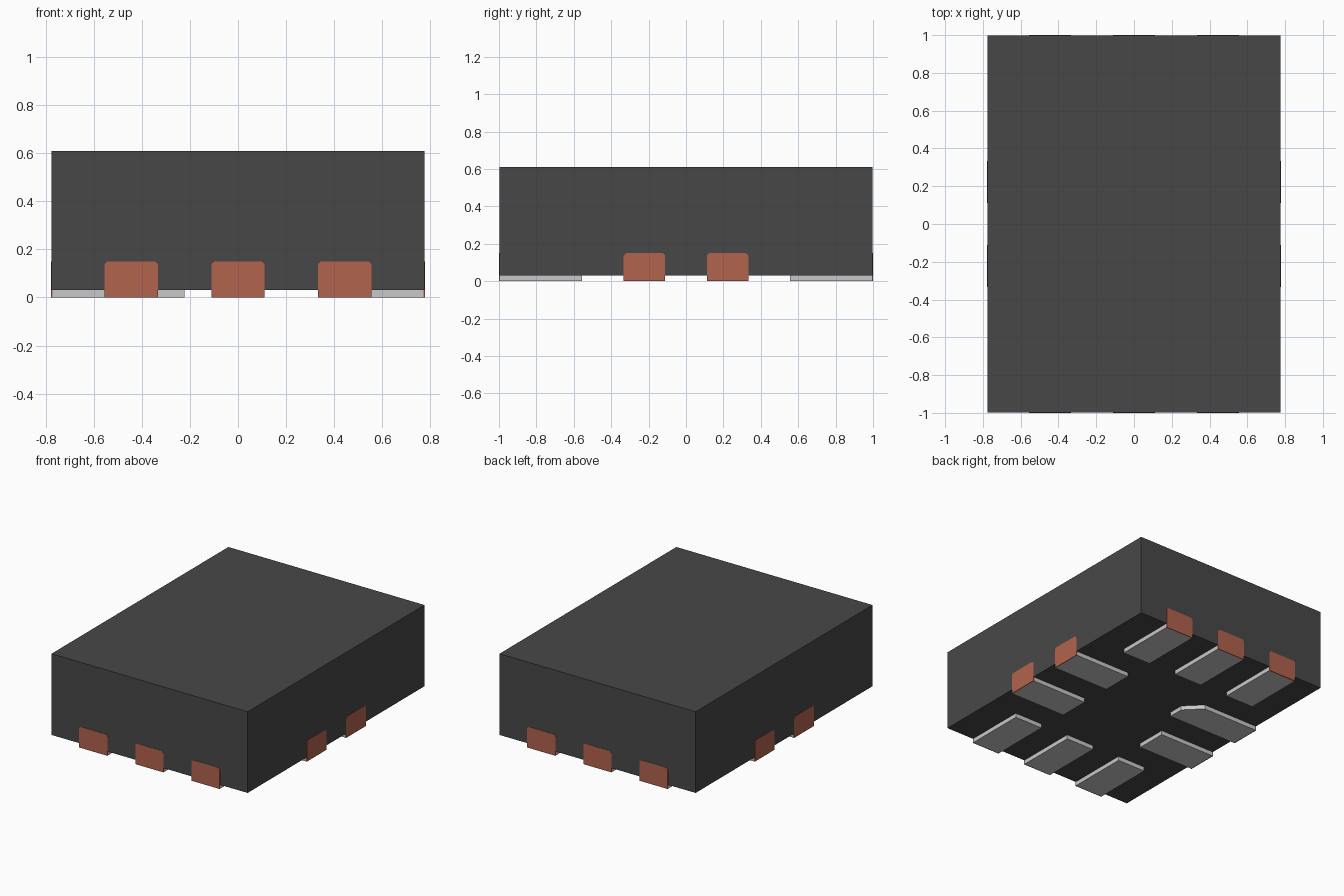
import bpy, bmesh, math
from mathutils import Matrix, Vector

if "Cube" in bpy.data.objects:
    bpy.data.objects.remove(bpy.data.objects["Cube"], do_unlink=True)


def material(name, rgb):
    m = bpy.data.materials.new(name)
    m.use_nodes = True
    col = (*rgb, 1)
    m.diffuse_color = col
    m.node_tree.nodes["Principled BSDF"].inputs["Base Color"].default_value = col
    return m


BLACK = material("black plastic", (0.064, 0.064, 0.064))
SILVER = material("silver metal", (0.58, 0.58, 0.58))
COPPER = material("copper", (0.44, 0.125, 0.074))


def prism(name, outline, depth, mat, matrix=Matrix()):
    """Extrude an outline lying in local XY upward by depth, then place it."""
    bm = bmesh.new()
    face = bm.faces.new([bm.verts.new((x, y, 0)) for x, y in outline])
    top = bmesh.ops.extrude_face_region(bm, geom=[face])["geom"]
    verts = [g for g in top if isinstance(g, bmesh.types.BMVert)]
    bmesh.ops.translate(bm, verts=verts, vec=(0, 0, depth))
    bmesh.ops.transform(bm, verts=bm.verts, matrix=matrix)
    bmesh.ops.recalc_face_normals(bm, faces=bm.faces)
    me = bpy.data.meshes.new(name)
    bm.to_mesh(me)
    bm.free()
    me.materials.append(mat)
    ob = bpy.data.objects.new(name, me)
    bpy.context.collection.objects.link(ob)
    return ob


HX, HY = 0.777, 1.0       # half sizes of the package
BASE, TOP = 0.03, 0.61    # underside and top of the body
W = 0.111                 # half width of a contact
SKIN = 0.002              # how far the copper stands proud of the body
CLIP = 0.012              # clipped top corners of the copper ends

# Moulded body
bx, by = HX - SKIN, HY - SKIN
prism("body", [(-bx, -by), (bx, -by), (bx, by), (-bx, by)], TOP - BASE, BLACK,
      Matrix.Translation((0, 0, BASE)))


def contact(name, angle, reach, offset, key=False):
    """Bottom pad and copper end; local -y points outward before turning."""
    place = Matrix.Rotation(angle, 4, 'Z') @ Matrix.Translation((offset, -reach, 0))
    inner = 0.444
    pad = [(-W, 0.006), (W, 0.006), (W, inner), (-W, inner)]
    if key:  # longer pad with one chamfered inner corner
        pad = [(-W, 0.006), (W, 0.006), (W, inner + W), (0, inner + W), (-W, inner)]
    prism(name + "_pad", pad, BASE + 0.002, SILVER, place)
    h = 0.15
    end = [(-W, 0), (W, 0), (W, h - CLIP), (W - CLIP, h), (CLIP - W, h), (-W, h - CLIP)]
    upright = Matrix.Translation((0, 0.008, 0)) @ Matrix.Rotation(math.pi / 2, 4, 'X')
    prism(name + "_end", end, 0.008, COPPER, place @ upright)


# Three contacts on the front and back, two on each side
sides = [("front", 0, HY, (-0.444, 0, 0.444)),
         ("left", math.pi / 2, HX, (-0.222, 0.222)),
         ("back", math.pi, HY, (-0.444, 0, 0.444)),
         ("right", -math.pi / 2, HX, (-0.222, 0.222))]
for side, angle, reach, offsets in sides:
    for i, off in enumerate(offsets):
        contact(f"{side}_contact_{i + 1}", angle, reach, off,
                key=(side == "right" and i == 0))
